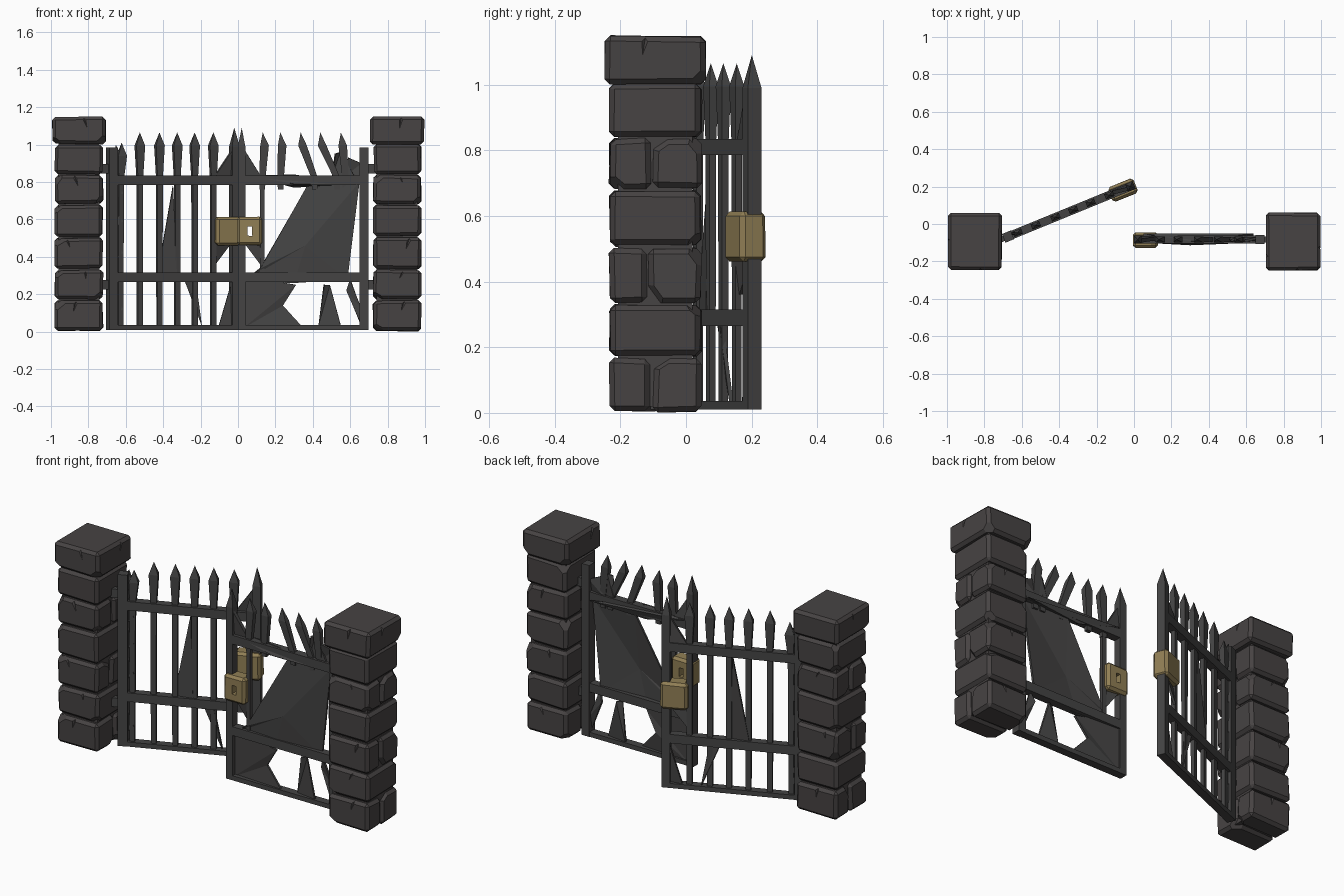
import bpy, bmesh, math, random
from mathutils import Vector, Matrix

random.seed(4)
if "Cube" in bpy.data.objects:
    bpy.data.objects.remove(bpy.data.objects["Cube"], do_unlink=True)


def material(name, rgb):
    m = bpy.data.materials.new(name)
    m.use_nodes = True
    m.diffuse_color = (*rgb, 1)
    bsdf = m.node_tree.nodes["Principled BSDF"]
    bsdf.inputs["Base Color"].default_value = (*rgb, 1)
    bsdf.inputs["Roughness"].default_value = 0.9
    return m


STONE = material("dark stone", (0.062, 0.056, 0.056))
IRON = material("wrought iron", (0.058, 0.057, 0.057))
BRASS = material("old brass", (0.28, 0.21, 0.09))


def finish(name, bm, mat, place=None):
    if place:
        for v in bm.verts:
            v.co = place(v.co)
    bmesh.ops.recalc_face_normals(bm, faces=bm.faces)
    me = bpy.data.meshes.new(name)
    bm.to_mesh(me)
    bm.free()
    ob = bpy.data.objects.new(name, me)
    bpy.context.collection.objects.link(ob)
    if mat:
        me.materials.append(mat)
    return ob


def box_mesh(lo, hi, bevel=0, jitter=0):
    lo, hi = Vector(lo), Vector(hi)
    bm = bmesh.new()
    bmesh.ops.create_cube(bm, size=1)
    for v in bm.verts:
        v.co = (lo + hi) / 2 + v.co * (hi - lo)
        inward = ((lo + hi) / 2 - v.co)
        for i in range(3):
            v.co[i] += math.copysign(random.uniform(0, jitter), inward[i])
    if bevel:
        bmesh.ops.bevel(bm, geom=bm.edges[:], offset=bevel, segments=1, affect='EDGES')
    return bm


def cut(ob, cutter):
    mod = ob.modifiers.new("cut", 'BOOLEAN')
    mod.operation, mod.solver, mod.object = 'DIFFERENCE', 'EXACT', cutter
    bpy.context.view_layer.objects.active = ob
    bpy.ops.object.modifier_apply(modifier=mod.name)
    bpy.data.objects.remove(cutter, do_unlink=True)


# ---- stone pillars ----
def stone(name, lo, hi, cracks):
    lo, hi = Vector(lo), Vector(hi)
    bm = box_mesh(lo, hi, 0.016, 0.008)
    mid, half = (lo + hi) / 2, (hi - lo) / 2
    # knock off two corners
    for _ in range(2):
        n = Vector([random.choice((-1, 1)) * random.uniform(0.5, 1) for _ in range(3)]).normalized()
        corner = mid + Vector([math.copysign(half[i], n[i]) for i in range(3)])
        res = bmesh.ops.bisect_plane(bm, geom=bm.verts[:] + bm.edges[:] + bm.faces[:],
                                     plane_co=corner - n * 0.04, plane_no=n, clear_outer=True)
        edges = [g for g in res["geom_cut"] if isinstance(g, bmesh.types.BMEdge)]
        if edges:
            bmesh.ops.contextual_create(bm, geom=edges)
    ob = finish(name, bm, STONE)
    # tapering cracks running down from the top edge
    for axis, sign in cracks:
        at = mid.copy()
        at[axis] += sign * half[axis]
        at[1 - axis] += random.uniform(-0.5, 0.5) * half[1 - axis]
        at.z = hi.z - 0.025
        cb = bmesh.new()
        bmesh.ops.create_cone(cb, segments=4, radius1=0.002, radius2=0.018, depth=0.09, cap_ends=True,
                              matrix=Matrix.Translation(at) @ Matrix.Rotation(random.uniform(-.5, .5), 4, 'XYZ'[axis]))
        cut(ob, finish("crack_cutter", cb, None))


Y0, Y1 = -0.237, 0.05
COURSES = [0.0, 0.17, 0.333, 0.505, 0.68, 0.84, 1.005]
for side, cx in (("right", -0.851), ("left", 0.851)):
    finish(side + "_pillar_core", box_mesh((cx - .11, Y0 + .03, .02), (cx + .11, Y1 - .03, 1.1)), STONE)
    for i, (z0, z1) in enumerate(zip(COURSES, COURSES[1:])):
        a, b = cx - 0.132, cx + 0.132
        name = f"{side}_pillar_stone_{i + 1}"
        if i % 2 == 0:
            s = random.uniform(-0.12, -0.07)
            stone(name + "_front", (a, Y0, z0), (b, s, z1), [(1, -1)])
            stone(name + "_back", (a, s, z0), (b, Y1, z1), [(1, 1)])
        else:
            stone(name, (a, Y0, z0), (b, Y1, z1), [(1, -1)] if i == 1 else [])
    stone(side + "_pillar_cap", (cx - .148, -.25, 1.0), (cx + .148, .065, 1.152), [(0, 1), (0, -1), (1, -1)])


# ---- gate leaves: x along the leaf, y through it ----
def closed_leaf(p):
    return Vector((p.x, p.y - 0.083, p.z))


ANGLE = math.atan(0.41)


def open_leaf(p):
    u = (p.x + 0.68) / math.cos(ANGLE)
    v = Matrix.Rotation(ANGLE, 3, 'Z') @ Vector((u, p.y, p.z))
    return v + Vector((-0.68, -0.07, 0))


def loft(name, rings, place):
    """Four-sided bar through rings of (x, z, width, depth); the last ring is a point."""
    bm = bmesh.new()
    loops = [[bm.verts.new((x + sx * w / 2, sy * d / 2, z)) for sx, sy in ((-1, -1), (1, -1), (1, 1), (-1, 1))]
             for x, z, w, d in rings[:-1]]
    tip = bm.verts.new((rings[-1][0], 0, rings[-1][1]))
    bm.faces.new(loops[0])
    for lo, hi in zip(loops, loops[1:]):
        for i in range(4):
            bm.faces.new((lo[i], lo[i - 1], hi[i - 1], hi[i]))
    for i in range(4):
        bm.faces.new((loops[-1][i], loops[-1][i - 1], tip))
    finish(name, bm, IRON, place)


def picket(name, base, top, place, height=1.065):
    rail = base + (top - base) * 0.35
    loft(name, [(base, .02, .026, .02), (rail, .82, .028, .022),
                (top, height - .07, .046, .03), (top, height, 0, 0)], place)


def plate(name, outline, place, hub=None, thick=0.012):
    """Torn iron sheet: outline of (x, z), optionally creased about a raised hub."""
    bm = bmesh.new()
    ring = [bm.verts.new((x, 0.008 * (-1) ** i, z)) for i, (x, z) in enumerate(outline)]
    if hub:
        c = bm.verts.new((hub[0], -0.02, hub[1]))
        for i in range(len(ring)):
            bm.faces.new((ring[i - 1], ring[i], c))
    else:
        for i in range(1, len(ring) - 1):
            bm.faces.new((ring[0], ring[i], ring[i + 1]))
    ob = finish(name, bm, IRON, place)
    mod = ob.modifiers.new("thickness", 'SOLIDIFY')
    mod.thickness, mod.offset = thick, 0


def bar(name, x0, x1, z0, z1, place, depth=0.045):
    finish(name, box_mesh((x0, -depth / 2, z0), (x1, depth / 2, z1)), IRON, place)


for side, sgn, place in (("right", -1, open_leaf), ("left", 1, closed_leaf)):
    def span(a, b):
        return sorted((sgn * a, sgn * b))
    # frame
    bar(side + "_hinge_post", *span(.65, .697), .01, .985, place, .05)
    loft(side + "_lock_post", [(sgn * .019, .01, .04, .045), (sgn * .019, .99, .04, .045),
                               (sgn * .02, 1.09, 0, 0)], place)
    for part, z0, z1 in (("bottom", .01, .036), ("middle", .265, .315), ("top", .785, .835)):
        bar(f"{side}_{part}_rail", *span(.02, .67), z0, z1, place)
    # hinge pins into the pillar
    for n, z in (("lower", .25), ("upper", .87)):
        bar(f"{side}_{n}_hinge", *span(.68, .735), z - .025, z + .025, place, .03)
    # torn brace beside the lock post
    plate(side + "_top_brace", [(sgn * .13, .82), (sgn * .03, .98), (sgn * .03, .8)], place, None, .02)
    plate(side + "_lock_shard", [(sgn * .12, .36), (sgn * .12, .48), (sgn * .03, .48)], place)
    # brass lock
    x0, x1 = span(-.008, .13)
    lock = finish(side + "_lock", box_mesh((x0, -.047, .46), (x1, .04, .615), .014, .003), BRASS, place)
    if sgn > 0:
        cut(lock, finish("keyhole_cutter", box_mesh((.05, -.3, .51), (.078, .3, .565), 0, .004), None))

# straight pickets of the open leaf
for i, x in enumerate((-.525, -.42, -.325, -.232, -.132)):
    picket(f"right_picket_{i + 1}", x, x, open_leaf)
picket("right_short_picket", -.63, -.622, open_leaf, 1.01)
for i, z in enumerate((.08, .38, .55, .7, .88)):
    plate(f"right_hinge_shard_{i + 1}", [(-.66, z), (-.618, z + .04), (-.65, z + .12)], open_leaf)
plate("right_tall_shard", [(-.43, .29), (-.33, .29), (-.345, .78)], open_leaf)
plate("right_low_shard", [(-.285, .28), (-.23, .28), (-.19, .03)], open_leaf)
plate("right_foot_shard", [(-.1, .03), (-.03, .03), (-.03, .27)], open_leaf)

# bent pickets of the closed leaf
for i, (base, top) in enumerate(((.13, .132), (.228, .226), (.41, .335), (.53, .44), (.575, .55))):
    loft(f"left_picket_{i + 1}", [(base, .76, .03, .022), (base, .82, .034, .022),
                                  (top + .01, .995, .046, .03), (top, 1.065, 0, 0)], closed_leaf)
bar("left_first_picket", .118, .142, .3, .8, closed_leaf, .02)
plate("left_bent_tip", [(.5, .82), (.63, .82), (.545, .96), (.52, .95)], closed_leaf)
plate("left_corner_tip", [(.56, .82), (.66, .82), (.66, .9), (.59, .93)], closed_leaf)

# crumpled sheet and its torn lower pieces
plate("left_crumpled_sheet", [(.03, .27), (.12, .34), (.37, .78), (.65, .8), (.585, .28), (.3, .26)],
      closed_leaf, (.36, .46))
plate("left_lower_sheet", [(.03, .02), (.34, .03), (.24, .14), (.31, .25), (.03, .3)], closed_leaf)
plate("left_low_shard", [(.43, .03), (.55, .03), (.49, .25), (.46, .25)], closed_leaf)
plate("left_corner_shard", [(.58, .22), (.66, .03), (.66, .12), (.6, .28)], closed_leaf)
plate("left_top_blade", [(.05, .835), (.3, .815), (.64, .79), (.3, .78)], closed_leaf, None, .05)
